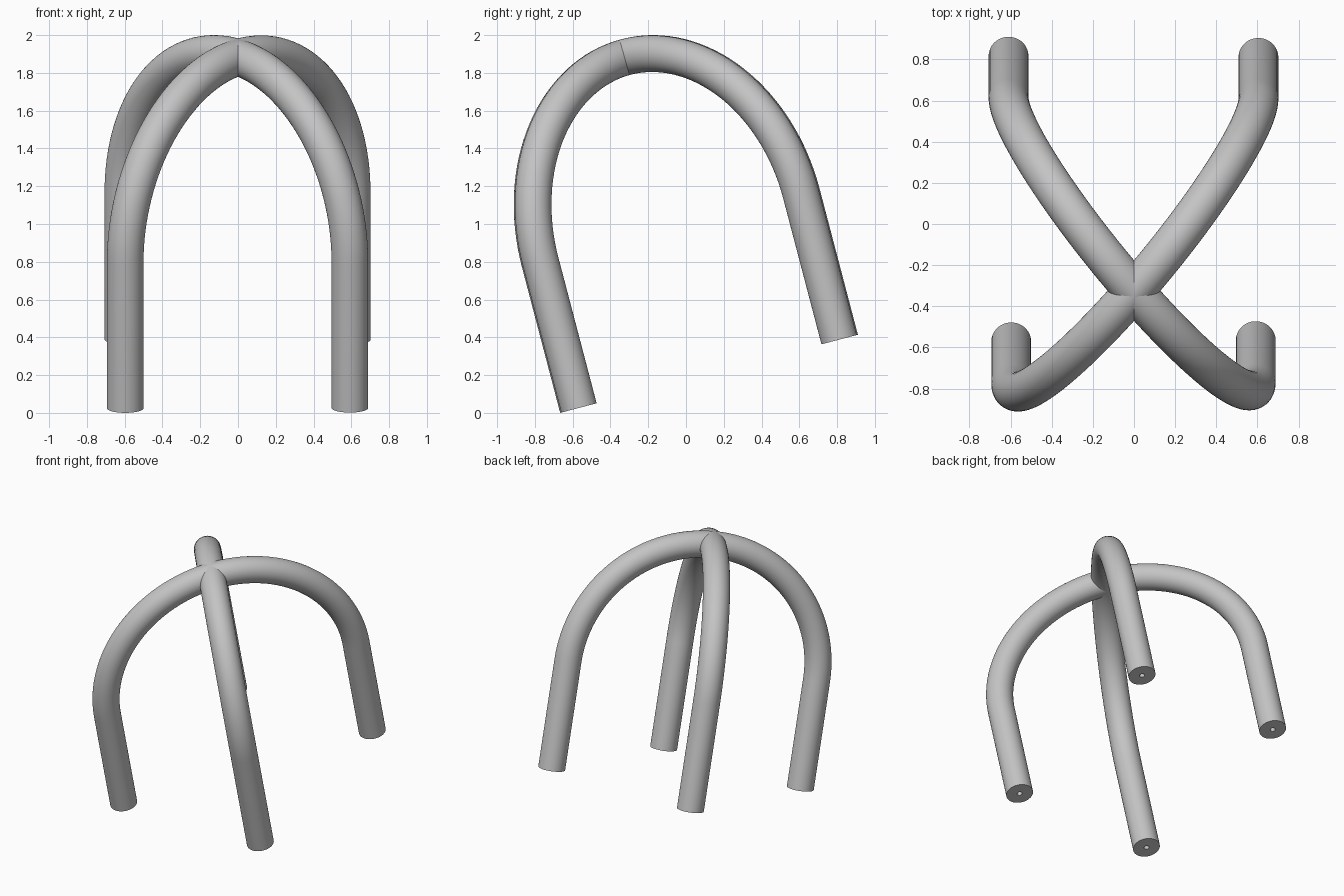
import bpy
import bmesh
from math import sin, cos, pi, radians
from mathutils import Vector, Matrix

cube = bpy.data.objects.get("Cube")
if cube:
    bpy.data.objects.remove(cube, do_unlink=True)

SIDES = 40        # around the tube
ARC_STEPS = 64    # along the bend
TUBE_R = 0.097
BORE_R = 0.018
LEG = 0.80        # straight part of every leg
TILT = Matrix.Translation((0, 0.122, 0.207)) @ Matrix.Rotation(radians(14.7), 4, 'X')

grey = bpy.data.materials.new("plain grey")
grey.use_nodes = True
grey.diffuse_color = (0.55, 0.55, 0.55, 1)
grey.node_tree.nodes["Principled BSDF"].inputs["Base Color"].default_value = (0.55, 0.55, 0.55, 1)


def arch_path(foot_a, foot_b):
    """Points and tangents: straight leg, half circle, straight leg."""
    a, b = Vector((*foot_a, 0)), Vector((*foot_b, 0))
    mid, half = (a + b) / 2, (b - a) / 2
    up, along = Vector((0, 0, 1)), half.normalized()
    radius = half.length
    path = [(a, up)]
    for i in range(ARC_STEPS + 1):
        t = pi * i / ARC_STEPS
        point = mid - half * cos(t) + up * (LEG + radius * sin(t))
        path.append((point, along * sin(t) + up * cos(t)))
    path.append((b, -up))
    return path, along.cross(up)


def bent_tube(name, foot_a, foot_b):
    path, side = arch_path(foot_a, foot_b)
    bm = bmesh.new()

    def sweep(radius):
        rings = []
        for point, tangent in path:
            out = tangent.cross(side)
            rings.append([bm.verts.new(point + radius * (side * cos(k) + out * sin(k)))
                          for k in (2 * pi * j / SIDES for j in range(SIDES))])
        return rings

    def bridge(ring_a, ring_b, smooth):
        for j in range(SIDES):
            n = (j + 1) % SIDES
            face = bm.faces.new((ring_a[j], ring_a[n], ring_b[n], ring_b[j]))
            face.smooth = smooth

    # outer wall and narrow bore
    outer, bore = sweep(TUBE_R), sweep(BORE_R)
    for rings in (outer, bore):
        for ring_a, ring_b in zip(rings, rings[1:]):
            bridge(ring_a, ring_b, True)
    # flat foot ends with sharp rims
    for end in (0, -1):
        bridge(outer[end], bore[end], False)
    bmesh.ops.recalc_face_normals(bm, faces=bm.faces)
    for edge in bm.edges:
        if len({f.smooth for f in edge.link_faces}) > 1:
            edge.smooth = False

    bm.transform(TILT)
    mesh = bpy.data.meshes.new(name)
    bm.to_mesh(mesh)
    bm.free()
    mesh.materials.append(grey)
    obj = bpy.data.objects.new(name, mesh)
    bpy.context.collection.objects.link(obj)
    return obj


# two arches crossing at the top
bent_tube("arch_front_right_to_back_left", (-0.597, -0.718), (0.605, 0.712))
bent_tube("arch_front_left_to_back_right", (0.592, -0.712), (-0.61, 0.718))
